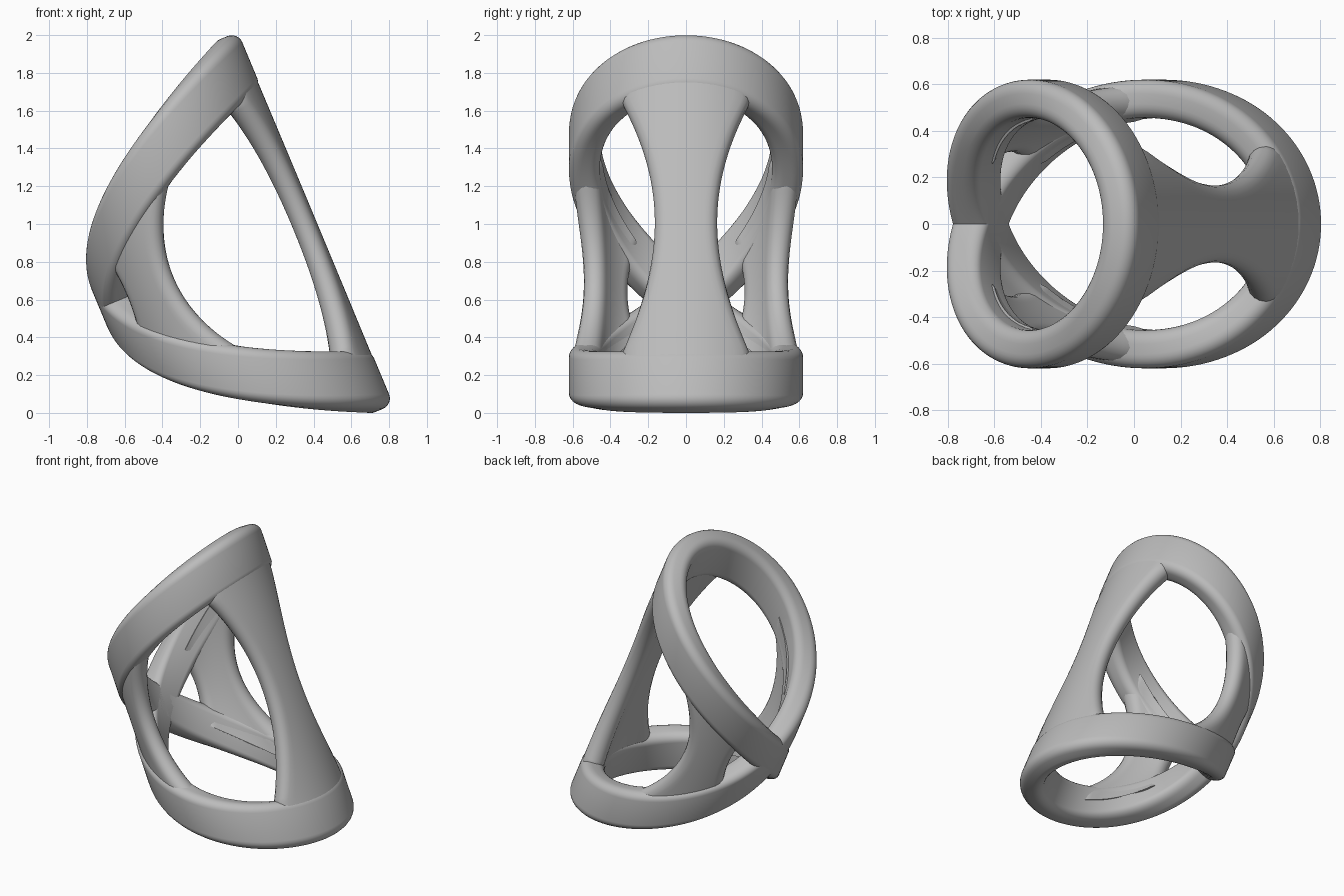
import bpy, bmesh
from math import sin, cos, pi, radians
from mathutils import Vector

cube = bpy.data.objects.get("Cube")
if cube:
    bpy.data.objects.remove(cube)

# Shared material
grey = bpy.data.materials.new("light grey")
grey.use_nodes = True
colour = (0.5, 0.5, 0.5, 1)
grey.diffuse_color = colour
grey.node_tree.nodes["Principled BSDF"].inputs["Base Color"].default_value = colour

# Tilted cylinder on which every part lies
ACROSS = Vector((0.923, 0, 0.385))
ALONG = Vector((-0.385, 0, 0.923))
AXIS = Vector((0.387, 0, 1.021)) - 0.594 * ACROSS
RISE = 0.906


def place(angle, radius, height):
    return (AXIS + ACROSS * radius * cos(angle) + ALONG * height
            + Vector((0, radius * sin(angle), 0)))


def loft(name, rows, closed):
    """Skin a list of closed cross-sections."""
    bm = bmesh.new()
    rings = [[bm.verts.new(p) for p in row] for row in rows]
    n = len(rings[0])
    for i in range(len(rings) if closed else len(rings) - 1):
        a, b = rings[i], rings[(i + 1) % len(rings)]
        for j in range(n):
            bm.faces.new((a[j], a[(j + 1) % n], b[(j + 1) % n], b[j]))
    if not closed:
        bm.faces.new(rings[0])
        bm.faces.new(rings[-1])
    bmesh.ops.recalc_face_normals(bm, faces=bm.faces)
    mesh = bpy.data.meshes.new(name)
    bm.to_mesh(mesh)
    bm.free()
    mesh.materials.append(grey)
    obj = bpy.data.objects.new(name, mesh)
    bpy.context.collection.objects.link(obj)
    bpy.ops.object.select_all(action="DESELECT")
    bpy.context.view_layer.objects.active = obj
    obj.select_set(True)
    bpy.ops.object.shade_smooth_by_angle(angle=radians(40))
    return obj


# Double-loop band: one closed strip going twice round the cylinder
def band_section(angle, corner=0.06):
    row = []
    for quarter, (side, end) in enumerate(((1, 1), (-1, 1), (-1, -1), (1, -1))):
        for k in range(7):
            a = (quarter + k / 6) * pi / 2
            radius = 0.538 + side * (0.082 - corner) + corner * cos(a)
            lift = end * (0.163 - corner) + corner * sin(a)
            row.append(place(angle, radius, RISE * cos(angle / 2) + lift))
    return row


STEPS = 256
loft("double_loop_band", [band_section(4 * pi * i / STEPS) for i in range(STEPS)], True)


# Hourglass struts: curved slabs with rounded edges, ending inside the band
def strut(name, centre, middle_radius, waist, flare, limit):
    outline = []
    for side in (1, -1):
        for k in range(9):
            a = side * pi / 2 - pi * k / 8
            outline.append((side, cos(a), sin(a)))
        outline += [(side * (1 - k / 6), 0, -side) for k in range(1, 12)]
    rows = []
    for i in range(49):
        t = i / 24 - 1
        thick = 0.06 + 0.018 * t * t
        middle = middle_radius - 0.02 * t * t
        cap = thick / middle
        row = []
        for q, edge, depth in outline:
            angle = centre
            for _ in range(12):
                height = t * RISE * cos(angle / 2)
                v = min(abs(height), limit)
                half = radians(waist + flare * v * v)
                angle = centre + q * (half - cap) + edge * cap
            row.append(place(angle, middle + thick * depth, height))
        rows.append(row)
    loft(name, rows, False)


strut("main_strut", 0, 0.557, 17, 38, 0.72)
for label, side in (("front", -1), ("back", 1)):
    strut(label + "_strut", side * radians(127.5), 0.543, 16, 85, 0.5)
